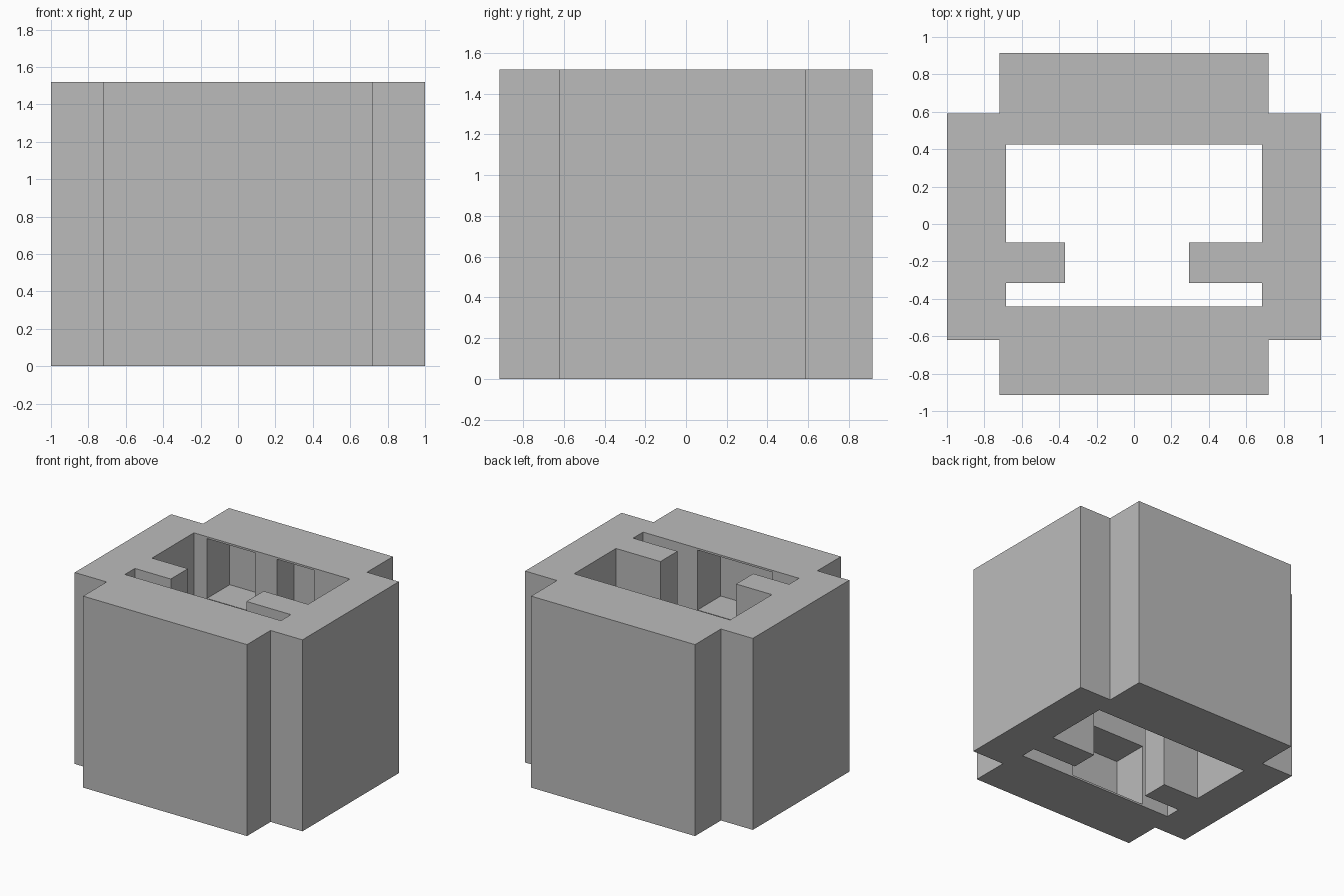
import bpy, bmesh

if "Cube" in bpy.data.objects:
    bpy.data.objects.remove(bpy.data.objects["Cube"])

H = 1.52
grey = bpy.data.materials.new("plain grey")
grey.diffuse_color = (0.5, 0.5, 0.5, 1)
grey.use_nodes = True
grey.node_tree.nodes["Principled BSDF"].inputs["Base Color"].default_value = grey.diffuse_color


def prism(name, points, z0, z1):
    """Extrude a plan outline from z0 to z1."""
    bm = bmesh.new()
    face = bm.faces.new([bm.verts.new((x, y, z0)) for x, y in points])
    top = bmesh.ops.extrude_face_region(bm, geom=[face])["geom"]
    bmesh.ops.translate(bm, vec=(0, 0, z1 - z0),
                        verts=[v for v in top if isinstance(v, bmesh.types.BMVert)])
    bmesh.ops.recalc_face_normals(bm, faces=bm.faces)
    mesh = bpy.data.meshes.new(name)
    bm.to_mesh(mesh)
    bm.free()
    mesh.materials.append(grey)
    obj = bpy.data.objects.new(name, mesh)
    bpy.context.collection.objects.link(obj)
    return obj


def box(name, x0, x1, y0, y1, z0, z1):
    return prism(name, [(x0, y0), (x1, y0), (x1, y1), (x0, y1)], z0, z1)


def cut(target, cutter):
    mod = target.modifiers.new("cut", 'BOOLEAN')
    mod.operation = 'DIFFERENCE'
    mod.solver = 'EXACT'
    mod.object = cutter
    bpy.context.view_layer.objects.active = target
    bpy.ops.object.modifier_apply(modifier=mod.name)
    bpy.data.objects.remove(cutter, do_unlink=True)


# Outer block with notched corners
right = [(0.72, -0.915), (0.72, -0.62), (1, -0.62), (1, 0.59), (0.72, 0.59), (0.72, 0.915)]
block = prism("notched_block", right + [(-x, y) for x, y in reversed(right)], 0, H)

# Through opening, leaving a stub on each side
opening = [(-0.685, -0.44), (0.685, -0.44), (0.685, -0.315), (0.295, -0.315),
           (0.295, -0.10), (0.685, -0.10), (0.685, 0.425), (-0.685, 0.425),
           (-0.685, -0.10), (-0.37, -0.10), (-0.37, -0.315), (-0.685, -0.315)]
cut(block, prism("opening_cutter", opening, -0.1, H + 0.1))

# Hidden pockets inside the front and back walls, above and below a middle rib
for z0, z1 in ((0.015, 0.5), (1.03, H - 0.015)):
    for x0, x1, y0, y1 in ((-0.45, 0.206, -0.73, -0.38),
                           (-0.57, -0.15, 0.38, 0.71),
                           (0.043, 0.37, 0.38, 0.64)):
        cut(block, box("pocket_cutter", x0, x1, y0, y1, z0, z1))
